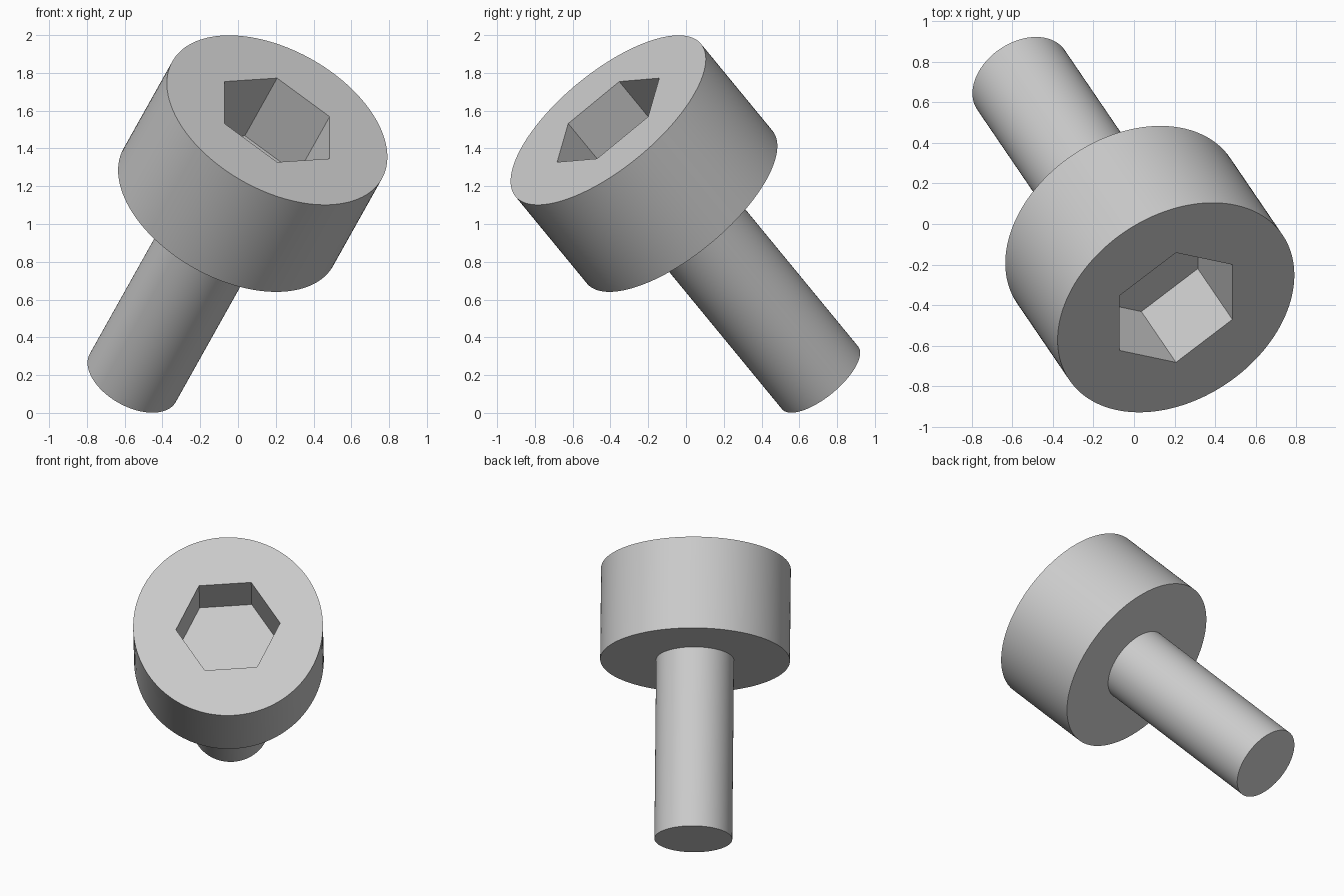
import bpy, bmesh, math
from mathutils import Matrix, Vector

if "Cube" in bpy.data.objects:
    bpy.data.objects.remove(bpy.data.objects["Cube"], do_unlink=True)

# Dimensions of the tilted socket-head bolt
HEAD_RADIUS, HEAD_LENGTH = 0.636, 0.65
SHANK_RADIUS, TOTAL_LENGTH = 0.261, 1.925
SOCKET_RADIUS, SOCKET_DEPTH = 0.35, 0.43

# Local frame: z runs out through the head, y points at a socket corner
top = Vector((0.207, -0.412, 1.55))
axis = Vector((0.397, -0.583, 0.709)).normalized()
corner = axis.cross(Vector((1, 0, 0))).normalized()
side = corner.cross(axis)
frame = Matrix.Translation(top) @ Matrix((side, corner, axis)).transposed().to_4x4()

steel = bpy.data.materials.new("grey steel")
steel.use_nodes = True
grey = (0.6, 0.6, 0.6, 1)
steel.diffuse_color = grey
steel.node_tree.nodes["Principled BSDF"].inputs["Base Color"].default_value = grey


def prism(name, radius, low, high, sides):
    """Upright prism with one corner on +y, placed in the bolt frame."""
    bm = bmesh.new()
    ring = []
    for i in range(sides):
        a = math.tau * i / sides
        ring.append(bm.verts.new((-radius * math.sin(a), radius * math.cos(a), low)))
    base = bm.faces.new(ring)
    new = bmesh.ops.extrude_face_region(bm, geom=[base], use_keep_orig=True)["geom"]
    bmesh.ops.translate(bm, vec=(0, 0, high - low),
                        verts=[v for v in new if isinstance(v, bmesh.types.BMVert)])
    bmesh.ops.recalc_face_normals(bm, faces=bm.faces)
    mesh = bpy.data.meshes.new(name)
    bm.to_mesh(mesh)
    bm.free()
    mesh.materials.append(steel)
    obj = bpy.data.objects.new(name, mesh)
    obj.matrix_world = frame
    bpy.context.collection.objects.link(obj)
    return obj


def activate(obj):
    bpy.ops.object.select_all(action="DESELECT")
    obj.select_set(True)
    bpy.context.view_layer.objects.active = obj


head = prism("head", HEAD_RADIUS, -HEAD_LENGTH, 0, 128)
shank = prism("shank", SHANK_RADIUS, -TOTAL_LENGTH, -HEAD_LENGTH + 0.05, 96)

# Hexagonal socket cut into the head
cutter = prism("socket_cutter", SOCKET_RADIUS, -SOCKET_DEPTH, 0.1, 6)
cutter.hide_render = True
cut = head.modifiers.new("socket", "BOOLEAN")
cut.operation = "DIFFERENCE"
cut.solver = "EXACT"
cut.object = cutter
activate(head)
bpy.ops.object.modifier_apply(modifier=cut.name)
bpy.data.objects.remove(cutter, do_unlink=True)

# Smooth round walls, sharp rims
for part in (head, shank):
    activate(part)
    bpy.ops.object.shade_smooth_by_angle(angle=math.radians(30))
